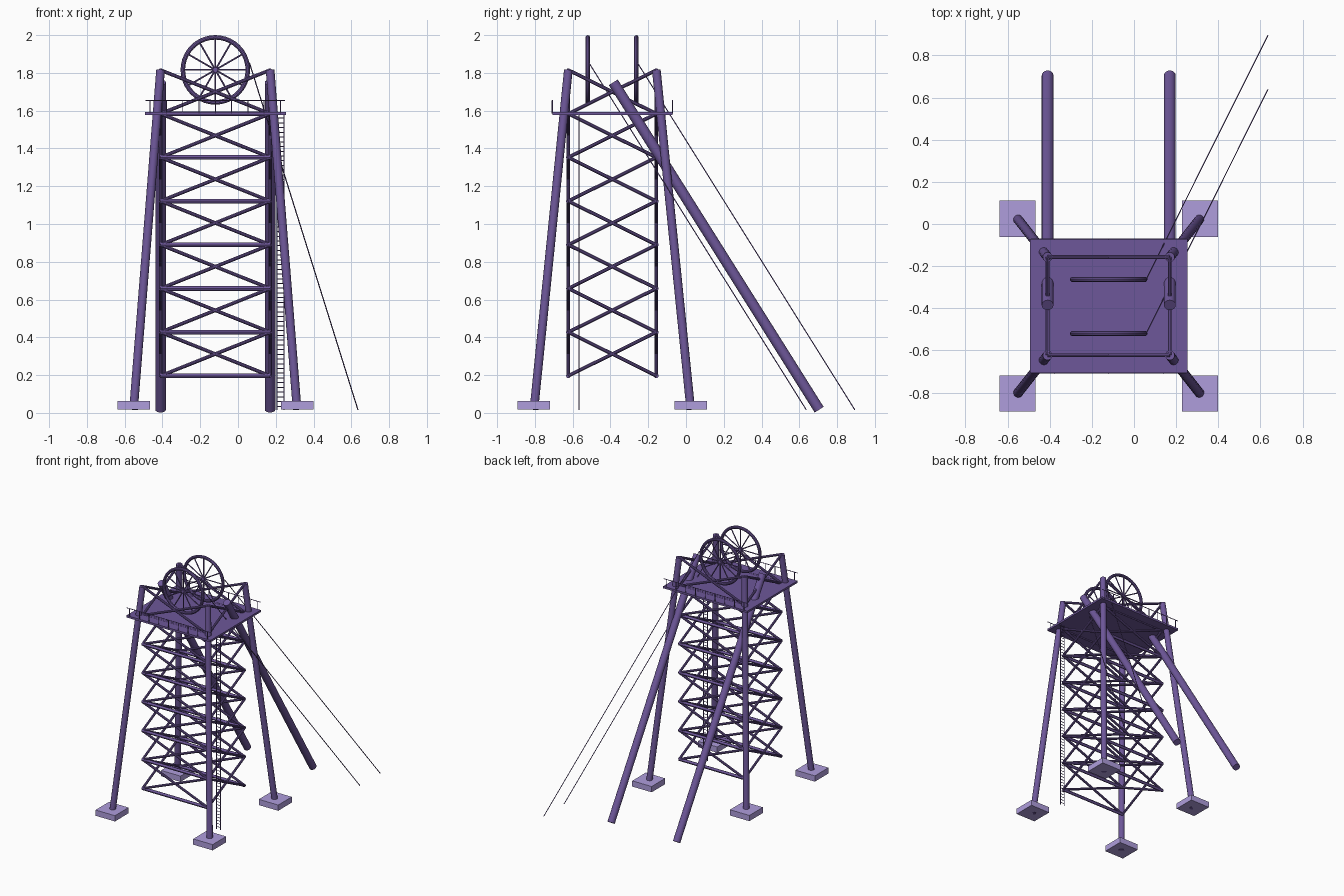
import bpy
from math import pi, cos, sin
from mathutils import Vector

if "Cube" in bpy.data.objects:
    bpy.data.objects.remove(bpy.data.objects["Cube"])


def material(name, color):
    m = bpy.data.materials.new(name)
    m.diffuse_color = color
    m.use_nodes = True
    m.node_tree.nodes["Principled BSDF"].inputs["Base Color"].default_value = m.diffuse_color
    return m


STEEL = material("purple_steel", (0.155, 0.095, 0.32, 1))
PAD = material("pale_purple", (0.43, 0.34, 0.72, 1))


def finish(name, mat, smooth=True):
    o = bpy.context.object
    o.name = name
    o.data.materials.append(mat)
    if smooth:
        bpy.ops.object.shade_smooth_by_angle()
    return o


def bar(name, a, b, r, sides=12):
    a, b = Vector(a), Vector(b)
    d = b - a
    bpy.ops.mesh.primitive_cylinder_add(vertices=sides, radius=r, depth=d.length, location=(a + b) / 2,
                                        rotation=d.to_track_quat('Z', 'Y').to_euler())
    return finish(name, STEEL)


def box(name, center, size, mat):
    bpy.ops.mesh.primitive_cube_add(size=1, location=center)
    o = bpy.context.object
    o.scale = size
    bpy.ops.object.transform_apply(location=False, rotation=False, scale=True)
    return finish(name, mat, False)


CX, CY = -0.12, -0.39      # tower centre
HX, HY = 0.29, 0.233       # half size of the lattice
TOP, BASE, PANELS = 1.815, 0.196, 7
STEP = (TOP - BASE) / PANELS

# Splayed legs on footing pads
for sx in (-1, 1):
    for sy in (-1, 1):
        foot = (CX + sx * 0.433, CY + sy * 0.415)
        box("footing_pad", (*foot, 0.041), (0.172, 0.172, 0.046), PAD)
        bar("leg", (*foot, 0.018), (CX + sx * HX, CY + sy * HY, TOP), 0.023, 16)

# Lattice: horizontals on front and back, cross braces on all four sides
for i in range(PANELS):
    z0, z1 = BASE + i * STEP, BASE + (i + 1) * STEP
    for s in (-1, 1):
        y, x = CY + s * HY, CX + s * HX
        bar("horizontal_beam", (CX - HX, y, z0), (CX + HX, y, z0), 0.012)
        for d in (-1, 1):
            bar("face_brace", (CX - d * HX, y, z0), (CX + d * HX, y, z1), 0.0095, 10)
            bar("side_brace", (x, CY - d * HY, z0), (x, CY + d * HY, z1), 0.0095, 10)

# Sloping back stays
for s in (-1, 1):
    x = CX + s * HX
    bar("back_stay", (x, 0.705, 0.017), (x, -0.385, 1.75), 0.028, 16)

# Deck with railings on front and back
box("deck", (CX, CY, 1.584), (0.746, 0.636, 0.016), STEEL)
for s in (-1, 1):
    y = CY + s * 0.318
    bar("handrail", (CX - 0.37, y, 1.654), (CX + 0.37, y, 1.654), 0.003, 6)
    for i in range(9):
        x = CX - 0.345 + i * 0.69 / 8
        bar("rail_post", (x, y, 1.585), (x, y, 1.655), 0.003, 6)

# Winding wheels with spokes, hubs and ropes
WZ, R = 1.816, 0.172
for y in (-0.52, -0.263):
    bpy.ops.mesh.primitive_torus_add(major_segments=40, minor_segments=10, major_radius=R,
                                     minor_radius=0.012, location=(CX, y, WZ), rotation=(pi / 2, 0, 0))
    finish("wheel_rim", STEEL)
    bar("wheel_hub", (CX, y - 0.012, WZ), (CX, y + 0.012, WZ), 0.014)
    for i in range(12):
        a = i * pi / 6
        bar("wheel_spoke", (CX, y, WZ), (CX + R * cos(a), y, WZ + R * sin(a)), 0.0045, 6)
    bar("rope", (0.06, y + 0.005, 1.855), (0.635, y + 1.157, 0.016), 0.003, 6)

# Access ladder
LY = -0.567
for x in (0.207, 0.243):
    bar("ladder_rail", (x, LY, 0.016), (x, LY, 1.58), 0.003, 6)
for i in range(62):
    z = 0.035 + i * 0.025
    bar("ladder_rung", (0.207, LY, z), (0.243, LY, z), 0.0025, 6)
